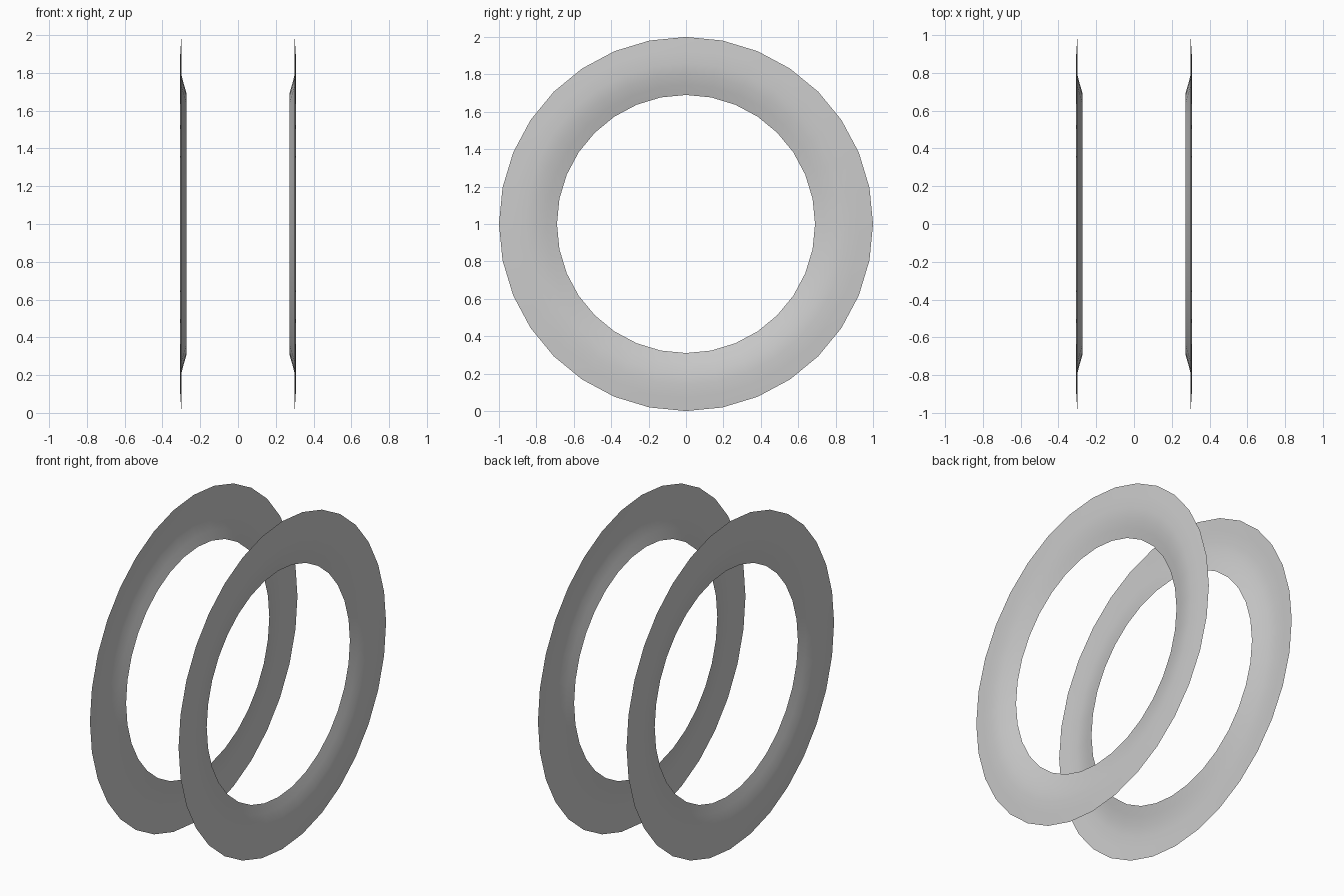
import bpy
import bmesh
from math import sin, cos, tau

if "Cube" in bpy.data.objects:
    bpy.data.objects.remove(bpy.data.objects["Cube"])

SEGMENTS = 32
# Sidewall cross-section: (radius, distance from the centre plane)
PROFILE = [(1.0, 0.299), (0.93, 0.304), (0.86, 0.308), (0.80, 0.302), (0.745, 0.288), (0.69, 0.272)]


def sidewall(name, side):
    """Open ring shell revolved around the x axis, facing outwards."""
    bm = bmesh.new()
    rings = []
    for r, x in PROFILE:
        rings.append([bm.verts.new((side * x, r * sin(tau * i / SEGMENTS), 1 + r * cos(tau * i / SEGMENTS)))
                      for i in range(SEGMENTS)])
    for a, b in zip(rings, rings[1:]):
        for i in range(SEGMENTS):
            j = (i + 1) % SEGMENTS
            face = bm.faces.new((a[i], a[j], b[j], b[i]))
            face.smooth = True
            face.normal_update()
            if face.normal.x * side < 0:
                face.normal_flip()
    mesh = bpy.data.meshes.new(name)
    bm.to_mesh(mesh)
    bm.free()
    obj = bpy.data.objects.new(name, mesh)
    bpy.context.collection.objects.link(obj)


# Two mirrored sidewall rings
sidewall("left_sidewall", -1)
sidewall("right_sidewall", 1)
